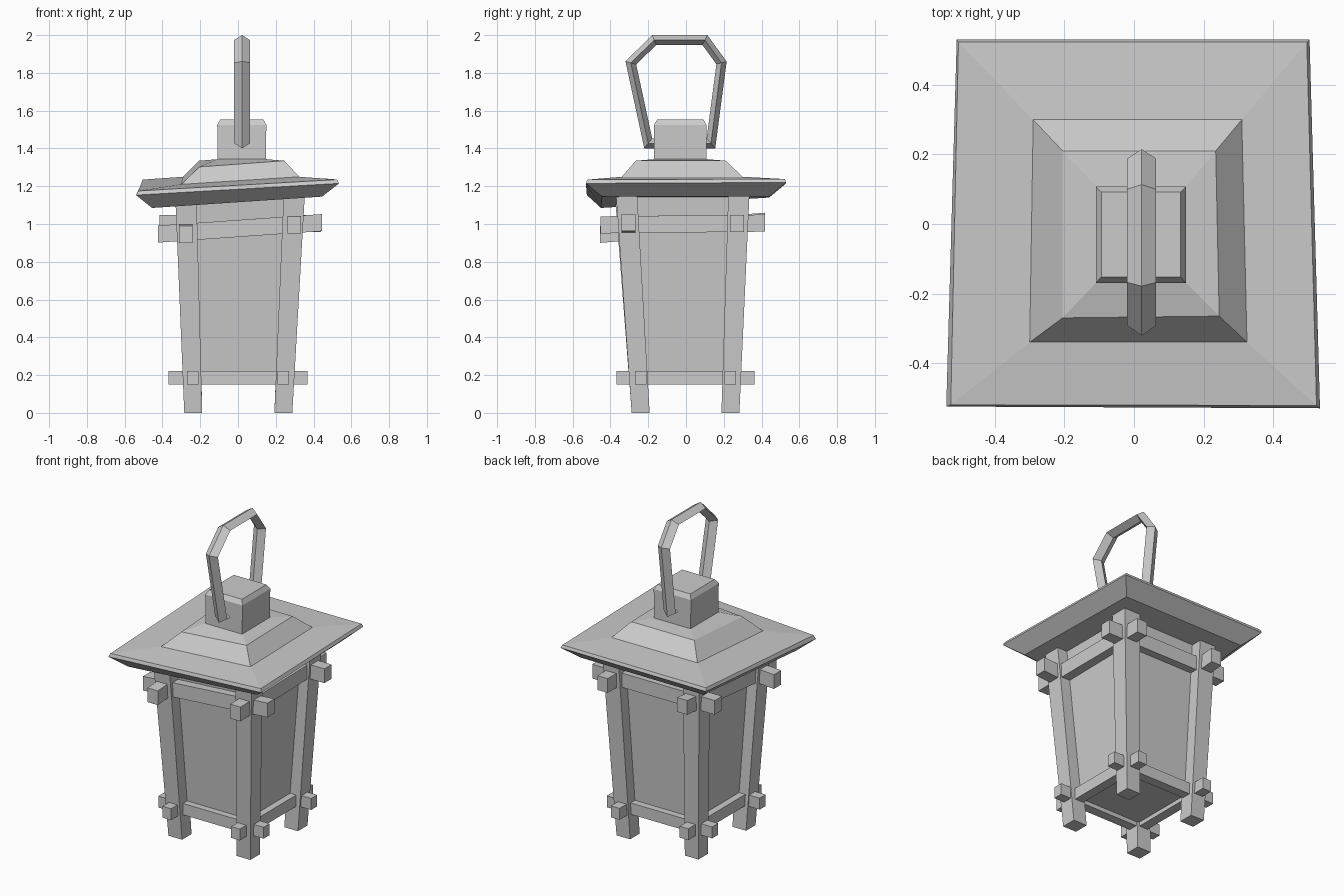
import bpy, bmesh
from mathutils import Vector

if "Cube" in bpy.data.objects:
    bpy.data.objects.remove(bpy.data.objects["Cube"])


def loft(name, rings):
    """Closed flat-shaded solid through rings of equal point count."""
    bm = bmesh.new()
    vs = [[bm.verts.new(p) for p in r] for r in rings]
    n = len(rings[0])
    for a, b in zip(vs, vs[1:]):
        for i in range(n):
            j = (i + 1) % n
            bm.faces.new((a[i], a[j], b[j], b[i]))
    bm.faces.new(vs[0][::-1])
    bm.faces.new(vs[-1])
    bmesh.ops.recalc_face_normals(bm, faces=bm.faces)
    me = bpy.data.meshes.new(name)
    bm.to_mesh(me)
    bm.free()
    ob = bpy.data.objects.new(name, me)
    bpy.context.collection.objects.link(ob)
    return ob


def rect(x0, x1, y0, y1, z):
    return [(x0, y0, z), (x1, y0, z), (x1, y1, z), (x0, y1, z)]


def square(c, s):
    h = s / 2
    return rect(c[0] - h, c[0] + h, c[1] - h, c[1] + h, c[2])


def beam(name, p, q, ext, w, h):
    """Beam between two corners, running past both by ext, upright ends."""
    p, q = Vector(p), Vector(q)
    d = (q - p).normalized()
    side = Vector((-d.y, d.x, 0)).normalized() * w / 2
    up = Vector((0, 0, h / 2))
    loft(name, [[c + side + up, c - side + up, c - side - up, c + side - up]
                for c in (p - d * ext, q + d * ext)])


# Corner order everywhere: front left, front right, back right, back left
corners = ["front_left", "front_right", "back_right", "back_left"]
sides = ["front", "right", "back", "left"]
feet = [(-.237, -.24, 0), (.24, -.24, 0), (.24, .235, 0), (-.237, .235, 0)]
tops = [(-.275, -.318, 1.12), (.298, -.315, 1.16), (.295, .28, 1.16), (-.27, .28, 1.16)]
low = [(-.24, -.24, .185), (.24, -.24, .185), (.24, .235, .185), (-.24, .235, .185)]
high = [(-.275, -.308, .957), (.297, -.305, .997), (.292, .27, 1.003), (-.267, .27, 1.003)]

# Splayed corner posts
for c, f, t in zip(corners, feet, tops):
    loft(c + "_post", [square(f, .095), square(t, .112)])

# Crossing beams, lower and upper frames
for i, s in enumerate(sides):
    j = (i + 1) % 4
    beam("lower_beam_" + s, low[i], low[j], .128, .06, .072)
    beam("upper_beam_" + s, high[i], high[j], .148, .072, .09)

# Tapered glass body
loft("glass_body", [rect(-.225, .225, -.225, .22, .175),
                    rect(-.262, .285, -.3, .265, 1.15)])

# Roof with a sagging front left corner
loft("roof", [
    [(-.455, -.45, 1.085), (.445, -.445, 1.145), (.425, .44, 1.145), (-.43, .44, 1.14)],
    [(-.54, -.525, 1.153), (.535, -.53, 1.215), (.505, .53, 1.22), (-.51, .53, 1.215)],
    [(-.527, -.52, 1.175), (.525, -.522, 1.235), (.497, .523, 1.238), (-.505, .523, 1.235)],
    [(-.30, -.34, 1.21), (.325, -.34, 1.25), (.31, .30, 1.25), (-.29, .30, 1.25)],
    [(-.205, -.27, 1.302), (.245, -.265, 1.335), (.235, .21, 1.335), (-.205, .21, 1.335)],
    rect(-.11, .15, -.17, .11, 1.343)])

# Chamfered cap block
loft("cap", [rect(-.107, .147, -.17, .108, 1.31), rect(-.11, .15, -.17, .108, 1.525),
             rect(-.094, .134, -.152, .092, 1.553)])

# Handle: diamond section swept with mitred corners
path = [Vector((.022, y, z)) for y, z in
        [(-.12, 1.427), (-.2, 1.427), (-.292, 1.853), (-.168, 1.974),
         (.1, 1.974), (.188, 1.853), (.132, 1.427), (.06, 1.427)]]
rings = []
for i, p in enumerate(path):
    a = (p - path[max(i - 1, 0)]).normalized()
    b = (path[min(i + 1, len(path) - 1)] - p).normalized()
    t = (a + b).normalized()
    mitre = max(t.dot(b if b.length else a), .6)
    nrm = Vector((0, -t.z, t.y)) * .026 / mitre
    sx = Vector((.042, 0, 0))
    rings.append([p + nrm, p + sx, p - nrm, p - sx])
loft("handle", rings)
